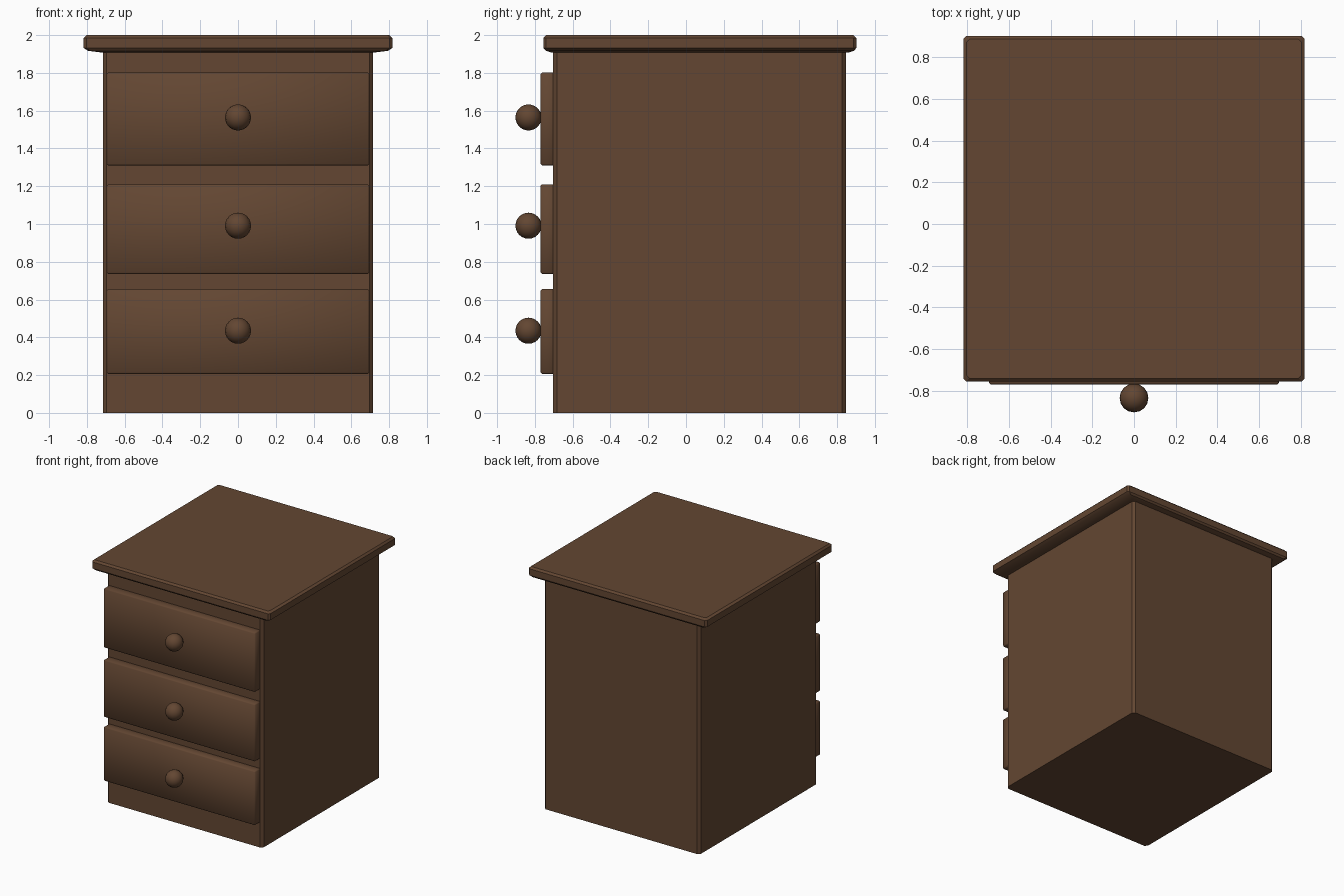
import bpy, bmesh, math

if "Cube" in bpy.data.objects:
    bpy.data.objects.remove(bpy.data.objects["Cube"])

wood = bpy.data.materials.new("dark brown wood")
wood.diffuse_color = (0.125, 0.062, 0.032, 1)
wood.use_nodes = True
wood.node_tree.nodes["Principled BSDF"].inputs["Base Color"].default_value = wood.diffuse_color


def finish(name, bm, angle=30):
    bmesh.ops.recalc_face_normals(bm, faces=bm.faces[:])
    me = bpy.data.meshes.new(name)
    bm.to_mesh(me)
    bm.free()
    me.materials.append(wood)
    ob = bpy.data.objects.new(name, me)
    bpy.context.collection.objects.link(ob)
    bpy.context.view_layer.objects.active = ob
    ob.select_set(True)
    bpy.ops.object.shade_smooth_by_angle(angle=math.radians(angle))
    ob.select_set(False)
    return ob


def stack(name, rings, corner):
    """Loft rectangles (half width, y front, y back, z) with chamfered corners."""
    bm = bmesh.new()
    loops = []
    for hw, y0, y1, z in rings:
        c = corner
        pts = [(-hw + c, y0), (hw - c, y0), (hw, y0 + c), (hw, y1 - c),
               (hw - c, y1), (-hw + c, y1), (-hw, y1 - c), (-hw, y0 + c)]
        loops.append([bm.verts.new((x, y, z)) for x, y in pts])
    for a, b in zip(loops, loops[1:]):
        for i in range(8):
            j = (i + 1) % 8
            bm.faces.new((a[i], a[j], b[j], b[i]))
    bm.faces.new(loops[0])
    bm.faces.new(loops[-1])
    return finish(name, bm)


# Cabinet body with softened vertical corners
stack("cabinet_body", [(0.715, -0.703, 0.846, 0), (0.715, -0.703, 0.846, 1.912)], 0.02)

# Overhanging top with sloped underside and chamfered upper edge
stack("cabinet_top", [(0.715, -0.71, 0.857, 1.907), (0.795, -0.742, 0.89, 1.917),
                      (0.817, -0.755, 0.902, 1.932), (0.817, -0.755, 0.902, 1.985),
                      (0.802, -0.74, 0.887, 2.0)], 0.014)

# Drawer fronts and round knobs
for label, z0, z1, zk in (("top", 1.31, 1.802, 1.564), ("middle", 0.735, 1.21, 0.991),
                          ("bottom", 0.206, 0.655, 0.435)):
    bm = bmesh.new()
    bmesh.ops.create_cube(bm, size=1)
    for v in bm.verts:
        v.co = (v.co.x * 1.39, -0.725 + v.co.y * 0.09, (z0 + z1) / 2 + v.co.z * (z1 - z0))
    bmesh.ops.bevel(bm, geom=bm.edges[:], offset=0.008, segments=1, affect='EDGES')
    finish(label + "_drawer_front", bm, 50)

    bm = bmesh.new()
    bmesh.ops.create_uvsphere(bm, u_segments=16, v_segments=12, radius=0.069)
    bmesh.ops.translate(bm, verts=bm.verts[:], vec=(0, -0.834, zk))
    finish(label + "_drawer_knob", bm)
